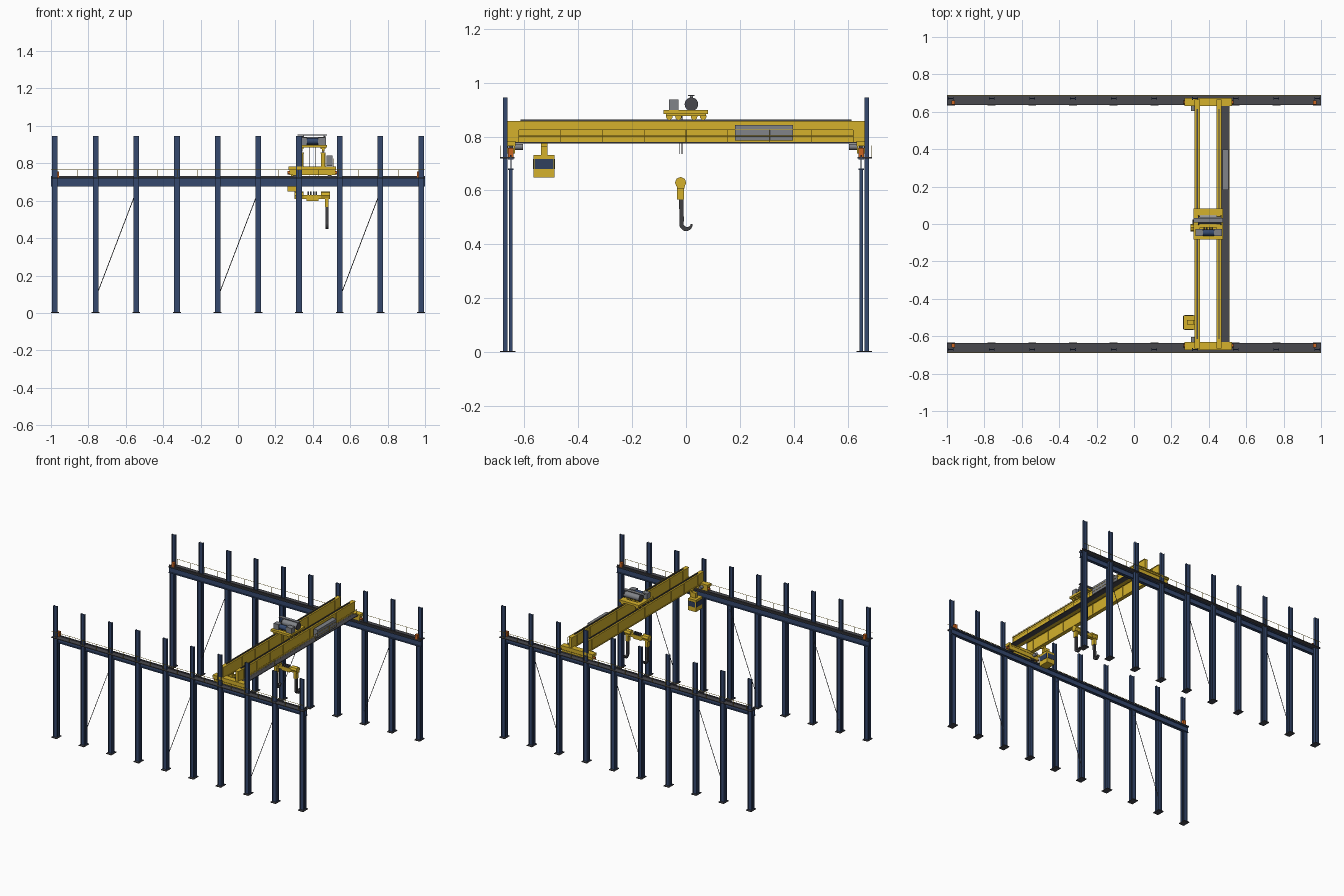
import bpy, bmesh, math
from mathutils import Vector, Matrix


def material(name, rgb):
    m = bpy.data.materials.new(name)
    m.diffuse_color = (*rgb, 1)
    return m


BLUE = material("steel blue", (0.035, 0.066, 0.155))
YELLOW = material("crane yellow", (0.66, 0.44, 0.025))
DARK = material("dark grey", (0.065, 0.065, 0.075))
GREY = material("machine grey", (0.22, 0.23, 0.25))
ORANGE = material("bumper orange", (0.60, 0.13, 0.015))
GLASS = material("window blue", (0.03, 0.05, 0.11))
STEEL = material("hook steel", (0.05, 0.05, 0.055))


def part(name, mat, boxes=(), rods=()):
    """boxes: (x0,x1,y0,y1,z0,z1); rods: (start, end, radius, sides)"""
    bm = bmesh.new()
    for x0, x1, y0, y1, z0, z1 in boxes:
        mtx = Matrix.Translation(((x0 + x1) / 2, (y0 + y1) / 2, (z0 + z1) / 2)) @ \
            Matrix.Diagonal((abs(x1 - x0), abs(y1 - y0), abs(z1 - z0), 1))
        bmesh.ops.create_cube(bm, size=1, matrix=mtx)
    for a, b, r, n in rods:
        a, b = Vector(a), Vector(b)
        d = b - a
        mtx = Matrix.Translation((a + b) / 2) @ d.to_track_quat('Z', 'Y').to_matrix().to_4x4()
        new = bmesh.ops.create_cone(bm, cap_ends=True, segments=n, radius1=r, radius2=r,
                                    depth=d.length, matrix=mtx)
        if n > 8:
            for f in {f for v in new['verts'] for f in v.link_faces}:
                f.smooth = len(f.verts) == 4
    me = bpy.data.meshes.new(name)
    bm.to_mesh(me)
    bm.free()
    me.materials.append(mat)
    ob = bpy.data.objects.new(name, me)
    bpy.context.collection.objects.link(ob)
    return ob


def h_column(x, y, w, d, z0, z1):
    """H-section: flanges facing x, web between them"""
    t = 0.003
    return [(x - w, x - w + t, y - d, y + d, z0, z1),
            (x + w - t, x + w, y - d, y + d, z0, z1),
            (x - w, x + w, y - t / 2, y + t / 2, z0, z1)]


cols = [-0.979 + i * 1.958 / 9 for i in range(10)]

for s, side in ((-1, "front"), (1, "back")):
    # twin columns: tall outer roof column and shorter inner crane column
    outer, inner, bases = [], [], []
    for x in cols:
        outer += h_column(x, s * 0.671, 0.015, 0.008, 0, 0.945)
        inner += h_column(x, s * 0.650, 0.015, 0.0065, 0, 0.68)
        bases.append((x - 0.021, x + 0.021, s * 0.633, s * 0.69, 0, 0.005))
    part(side + "_roof_columns", BLUE, outer)
    part(side + "_crane_columns", BLUE, inner)
    part(side + "_base_plates", DARK, bases)

    # runway I-beam with walkway, crane rail and handrail
    part(side + "_runway_beam", BLUE, [
        (-1, 1, s * 0.640, s * 0.660, 0.676, 0.681),
        (-1, 1, s * 0.640, s * 0.660, 0.714, 0.719),
        (-1, 1, s * 0.648, s * 0.652, 0.68, 0.715)])
    part(side + "_runway_walkway", DARK, [(-1, 1, s * 0.637, s * 0.691, 0.719, 0.724)])
    part(side + "_runway_rail", DARK, [(-1, 1, s * 0.647, s * 0.653, 0.724, 0.731)])
    y = s * 0.688
    posts = [((x, y, 0.724), (x, y, 0.765), 0.0012, 6)
             for x in [-0.965 + i * 1.93 / 18 for i in range(19)]]
    part(side + "_runway_handrail", YELLOW, rods=posts + [
        ((-1, y, 0.765), (1, y, 0.765), 0.0014, 6)])

    # end stops on the rail
    part(side + "_end_stops", ORANGE, [
        (e * 0.957, e * 0.977, s * 0.640, s * 0.660, 0.724, 0.757) for e in (-1, 1)])

    # diagonal bracing rods
    part(side + "_bracing", DARK, rods=[
        ((cols[i], s * 0.65, 0.08), (cols[i + 1], s * 0.65, 0.65), 0.002, 6) for i in (1, 4, 7)])

    # end carriage with wheels and buffers
    part(side + "_end_carriage", YELLOW, [
        (0.275, 0.522, s * 0.634, s * 0.640, 0.738, 0.782),
        (0.275, 0.522, s * 0.660, s * 0.666, 0.738, 0.782),
        (0.270, 0.525, s * 0.632, s * 0.673, 0.765, 0.784)])
    part(side + "_carriage_wheels", STEEL, rods=[
        ((x, s * 0.642, 0.748), (x, s * 0.658, 0.748), 0.017, 20) for x in (0.305, 0.49)])
    part(side + "_carriage_buffers", ORANGE, rods=[
        ((a, s * 0.65, 0.75), (b, s * 0.65, 0.75), 0.009, 12)
        for a, b in ((0.265, 0.282), (0.515, 0.532))])
    part(side + "_travel_motor", GREY, rods=[
        ((0.315, s * 0.605, 0.762), (0.315, s * 0.634, 0.762), 0.011, 16)])

# bridge girders: box web, flanges, stiffener ribs and trolley rail
for x, name in ((0.338, "left"), (0.455, "right")):
    ribs = []
    for k in range(9):
        y = -0.6 + k * 0.15
        ribs.append((x - 0.0125, x + 0.0125, y - 0.0015, y + 0.0015, 0.78, 0.853))
    part(name + "_girder", YELLOW, [
        (x - 0.010, x + 0.010, -0.665, 0.665, 0.780, 0.855),
        (x - 0.014, x + 0.014, -0.665, 0.665, 0.853, 0.857),
        (x - 0.014, x + 0.014, -0.63, 0.63, 0.774, 0.780)] + ribs)
    part(name + "_trolley_rail", DARK, [(x - 0.003, x + 0.003, -0.615, 0.615, 0.857, 0.863)])

# bridge walkway, its handrail and the electrical cabinet
part("bridge_walkway", DARK, [(0.465, 0.511, -0.65, 0.65, 0.774, 0.779)])
posts = [((0.509, -0.62 + i * 0.155, 0.779), (0.509, -0.62 + i * 0.155, 0.825), 0.001, 6)
         for i in range(9)]
part("bridge_handrail", YELLOW, rods=posts + [
    ((0.509, -0.62, z), (0.509, 0.62, z), 0.001, 6) for z in (0.802, 0.825)])
part("electrical_cabinet", GREY, [(0.473, 0.506, 0.182, 0.397, 0.786, 0.842)])

# operator cab: body, hanger and window band
part("operator_cab", YELLOW, [(0.264, 0.325, -0.565, -0.488, 0.648, 0.732),
                              (0.284, 0.328, -0.538, -0.514, 0.732, 0.768),
                              (0.315, 0.335, -0.538, -0.514, 0.762, 0.782)])
part("cab_windows", GLASS, [(0.262, 0.327, -0.562, -0.491, 0.680, 0.716),
                            (0.270, 0.319, -0.567, -0.486, 0.680, 0.716)])

# trolley: frame with side trucks and wheels
trucks = [(x - 0.013, x + 0.013, -0.075, 0.075, 0.876, 0.887) for x in (0.338, 0.455)]
part("trolley_frame", YELLOW, trucks + [
    (0.318, 0.475, -0.084, -0.055, 0.884, 0.899),
    (0.318, 0.475, 0.045, 0.082, 0.884, 0.899),
    (0.318, 0.352, -0.084, 0.082, 0.884, 0.899),
    (0.442, 0.475, -0.084, 0.082, 0.884, 0.899),
    (0.318, 0.475, -0.02, 0.004, 0.886, 0.897)])
part("trolley_wheels", YELLOW, rods=[
    ((x - 0.007, y, 0.874), (x + 0.007, y, 0.874), 0.012, 20)
    for x in (0.338, 0.455) for y in (-0.062, -0.028, 0.03, 0.064)])

# hoist drum, supports and cover strip
part("hoist_drum", GREY, rods=[((0.345, 0.02, 0.920), (0.465, 0.02, 0.920), 0.021, 28)])
part("drum_flanges", DARK, rods=[
    ((x, 0.02, 0.920), (x + 0.005, 0.02, 0.920), 0.025, 28) for x in (0.342, 0.463)])
part("drum_cover", GREY, [(0.318, 0.475, 0.008, 0.032, 0.950, 0.954)] + [
    (x - 0.002, x + 0.002, 0.014, 0.026, 0.935, 0.951) for x in (0.350, 0.460)])

# hoist machinery
part("gearboxes", GREY, [(0.328, 0.368, -0.064, -0.027, 0.897, 0.938),
                         (0.428, 0.470, -0.064, -0.027, 0.897, 0.938)])
part("hoist_motor", BLUE, rods=[((0.368, -0.046, 0.918), (0.428, -0.046, 0.918), 0.017, 20)])

# short ropes under the trolley
part("ropes", STEEL, rods=[((x, y, 0.735), (x, y, 0.89), 0.0012, 6)
                           for x in (0.38, 0.415) for y in (-0.025, -0.015)])

# lifting beam with sheave block and hook hangers
part("lifting_beam", YELLOW, [(0.303, 0.492, -0.034, -0.006, 0.608, 0.630),
                              (0.365, 0.430, -0.030, -0.010, 0.598, 0.610)],
     [((0.303, -0.02, 0.629), (0.350, -0.02, 0.629), 0.021, 8),
      ((0.445, -0.02, 0.629), (0.492, -0.02, 0.629), 0.021, 8)])
part("sheaves", STEEL, rods=[((x, -0.02, 0.634), (x + 0.008, -0.02, 0.634), 0.014, 20)
                             for x in (0.372, 0.386, 0.400, 0.414)])

# pair of hooks: tapered square bar swept along a path
for x, name in ((0.320, "left"), (0.475, "right")):
    part(name + "_hook_hanger", YELLOW, [(x - 0.010, x + 0.010, -0.033, -0.008, 0.566, 0.610)])
    path = [(-0.018, 0.568), (-0.017, 0.53), (-0.016, 0.49)]
    path += [(0.002 - 0.019 * math.cos(t), 0.476 - 0.019 * math.sin(t))
             for t in [math.pi * k / 10 for k in range(11)]]
    bm = bmesh.new()
    rings = []
    for i, (y, z) in enumerate(path):
        a, b = path[max(i - 1, 0)], path[min(i + 1, len(path) - 1)]
        t = Vector((0, b[0] - a[0], b[1] - a[1])).normalized()
        n = Vector((0, -t.z, t.y))
        h = 0.008 if i < 9 else 0.008 - 0.001 * (i - 8)
        rings.append([bm.verts.new(Vector((x + u * 0.008, y, z)) + n * v * h)
                      for u, v in ((-1, -1), (1, -1), (1, 1), (-1, 1))])
    for p, q in zip(rings, rings[1:]):
        for k in range(4):
            bm.faces.new((p[k], p[(k + 1) % 4], q[(k + 1) % 4], q[k]))
    bm.faces.new(rings[0])
    bm.faces.new(rings[-1])
    bmesh.ops.recalc_face_normals(bm, faces=bm.faces)
    me = bpy.data.meshes.new(name + "_hook")
    bm.to_mesh(me)
    bm.free()
    me.materials.append(STEEL)
    bpy.context.collection.objects.link(bpy.data.objects.new(name + "_hook", me))
